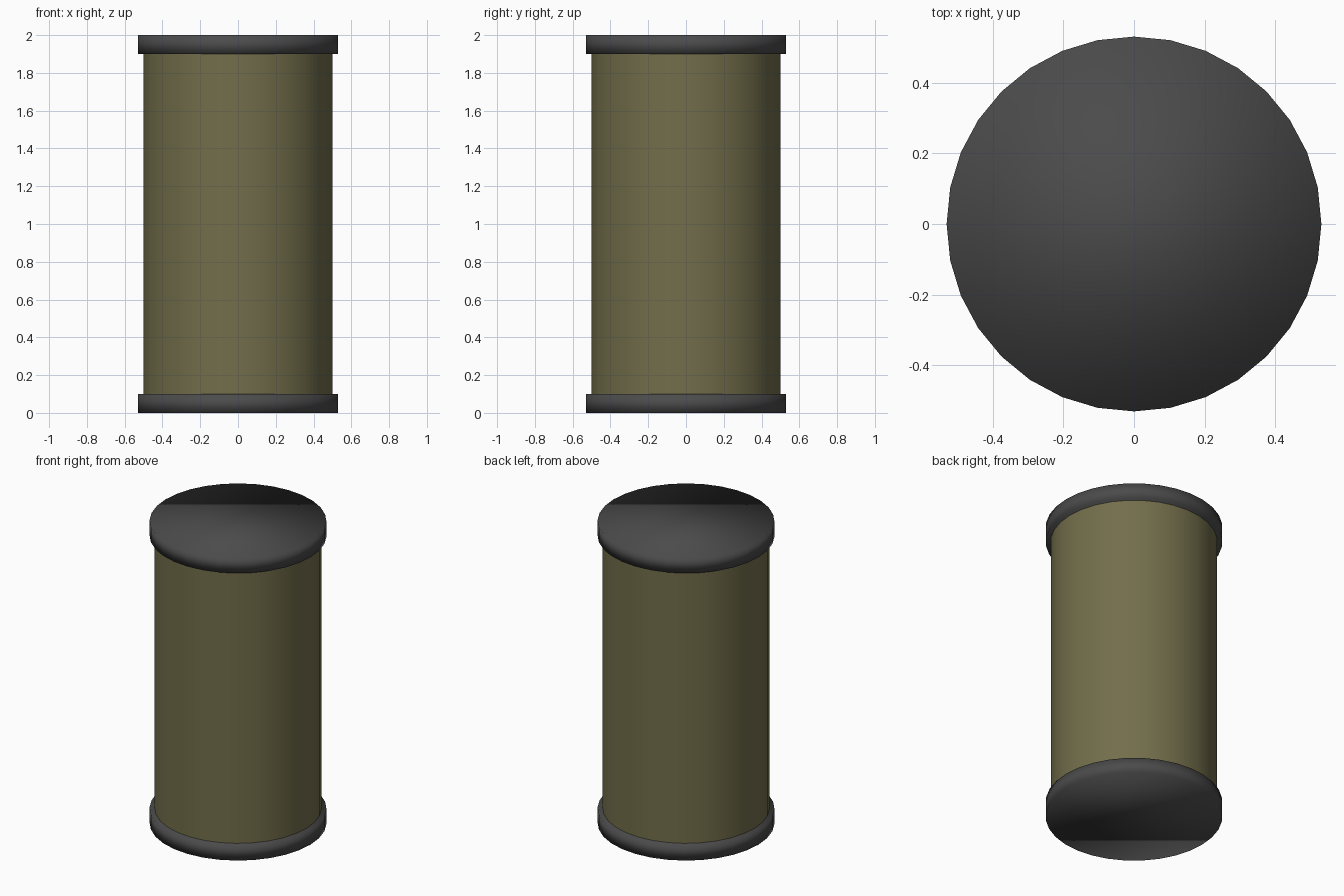
import bpy, math

if "Cube" in bpy.data.objects:
    bpy.data.objects.remove(bpy.data.objects["Cube"])

SIDES = 32


def material(name, color):
    m = bpy.data.materials.new(name)
    m.diffuse_color = (*color, 1)
    m.use_nodes = True
    m.node_tree.nodes["Principled BSDF"].inputs["Base Color"].default_value = m.diffuse_color
    return m


def drum(name, radius, z0, z1, mat):
    bpy.ops.mesh.primitive_cylinder_add(
        vertices=SIDES, radius=radius, depth=z1 - z0, location=(0, 0, (z0 + z1) / 2))
    ob = bpy.context.object
    ob.name = name
    ob.data.materials.append(mat)
    return ob


olive = material("olive", (0.17, 0.155, 0.07))
dark = material("dark_grey", (0.07, 0.07, 0.07))

# Cylindrical body, crisp at its ends
drum("body", 0.5, 0.1, 1.9, olive)
bpy.ops.object.shade_smooth_by_angle(angle=math.radians(30))

# End caps, smooth all over for a soft rim
for name, z in (("bottom_cap", 0.0), ("top_cap", 1.9)):
    drum(name, 0.53, z, z + 0.1, dark)
    bpy.ops.object.shade_smooth()
